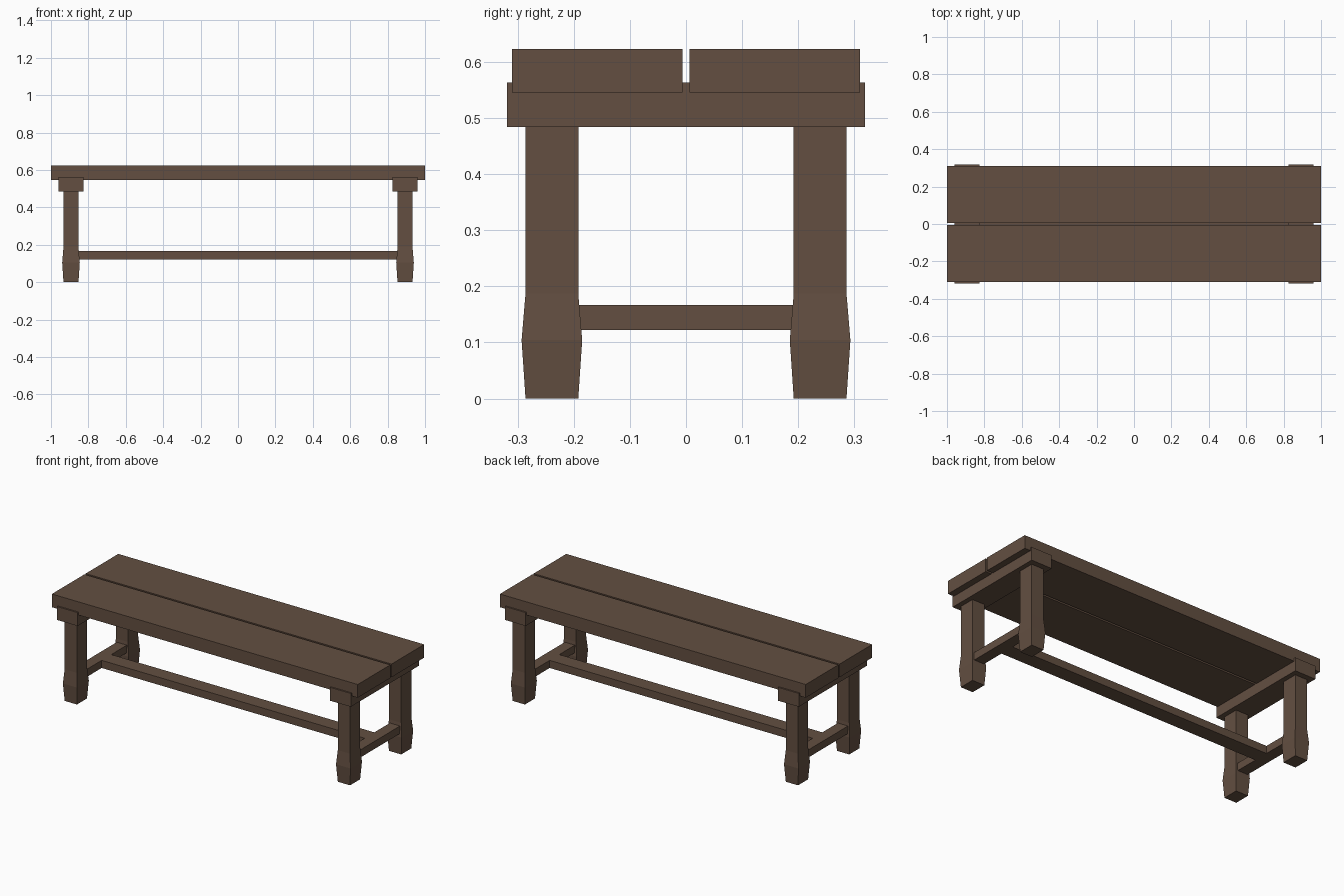
import bpy, bmesh

if "Cube" in bpy.data.objects:
    bpy.data.objects.remove(bpy.data.objects["Cube"])

wood = bpy.data.materials.new("dark brown wood")
wood.diffuse_color = (0.125, 0.078, 0.053, 1)
wood.use_nodes = True
wood.node_tree.nodes["Principled BSDF"].inputs["Base Color"].default_value = wood.diffuse_color


def lofted(name, cx, cy, rings):
    """Square post through rings of (z, half width x, half width y)."""
    bm = bmesh.new()
    loops = []
    for z, hx, hy in rings:
        loops.append([bm.verts.new((cx + sx * hx, cy + sy * hy, z))
                      for sx, sy in ((-1, -1), (1, -1), (1, 1), (-1, 1))])
    bm.faces.new(loops[0][::-1])
    bm.faces.new(loops[-1])
    for a, b in zip(loops, loops[1:]):
        for i in range(4):
            j = (i + 1) % 4
            bm.faces.new((a[i], a[j], b[j], b[i]))
    mesh = bpy.data.meshes.new(name)
    bm.to_mesh(mesh)
    bm.free()
    mesh.materials.append(wood)
    ob = bpy.data.objects.new(name, mesh)
    bpy.context.collection.objects.link(ob)
    return ob


def box(name, x0, x1, y0, y1, z0, z1):
    hx, hy = (x1 - x0) / 2, (y1 - y0) / 2
    return lofted(name, (x0 + x1) / 2, (y0 + y1) / 2, [(z0, hx, hy), (z1, hx, hy)])


# seat planks with a narrow gap
box("front_seat_plank", -1, 1, -0.31, -0.006, 0.545, 0.623)
box("back_seat_plank", -1, 1, 0.006, 0.31, 0.545, 0.623)

for sx, side in ((-1, "left"), (1, "right")):
    c = sx * 0.893
    # beam under the seat
    box(side + "_beam", c - 0.068, c + 0.068, -0.319, 0.319, 0.484, 0.563)
    # low stretcher between the legs
    box(side + "_stretcher", c - 0.033, c + 0.033, -0.2, 0.2, 0.122, 0.167)
    # legs with a swollen foot
    for sy, end in ((-1, "front"), (1, "back")):
        lofted(f"{end}_{side}_leg", c, sy * 0.239,
               [(0, 0.040, 0.047), (0.104, 0.047, 0.054),
                (0.187, 0.040, 0.047), (0.49, 0.040, 0.047)])

# long central stretcher
box("long_stretcher", -0.865, 0.865, -0.045, 0.045, 0.122, 0.167)
